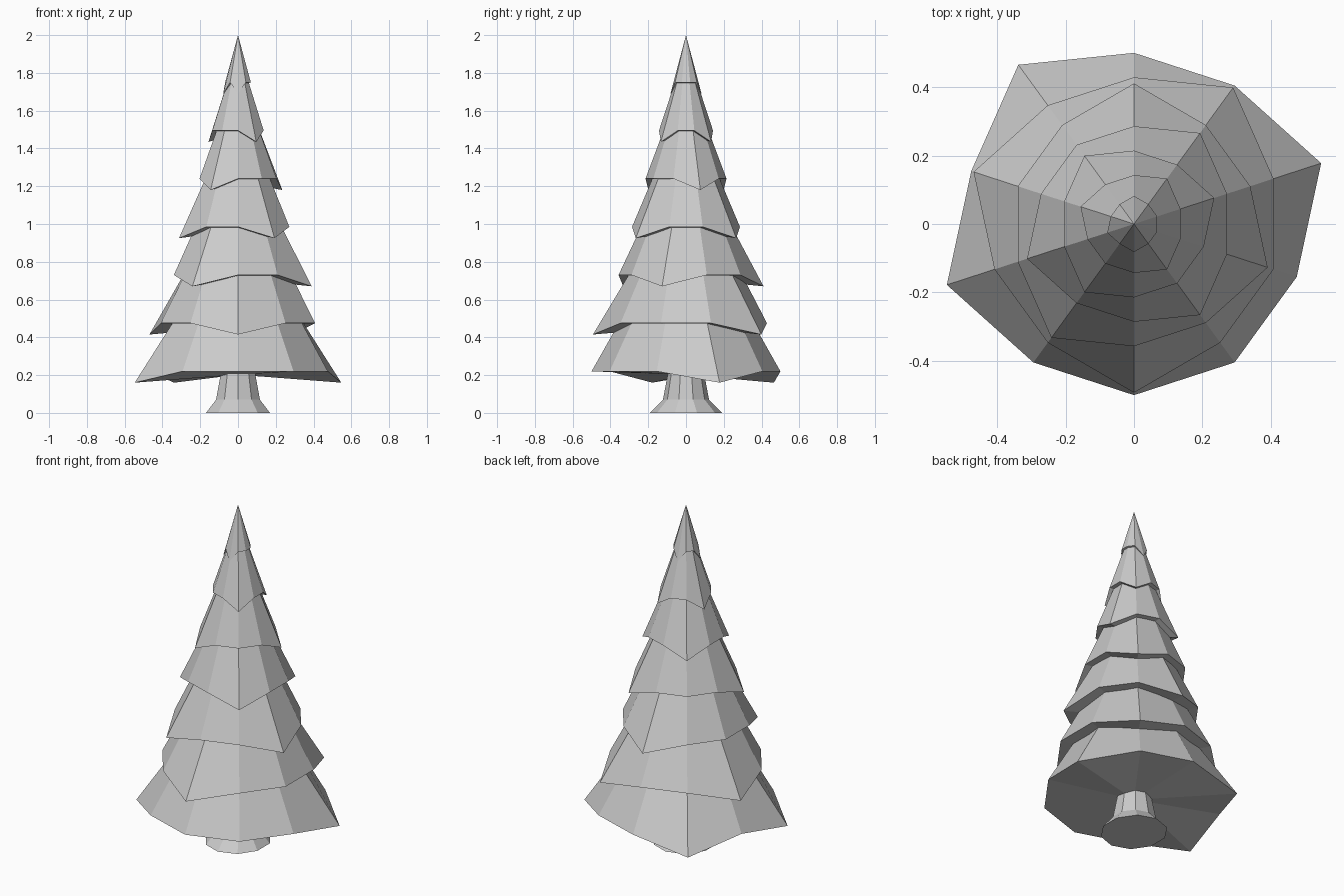
import bpy
from math import cos, sin, radians

if "Cube" in bpy.data.objects:
    bpy.data.objects.remove(bpy.data.objects["Cube"])

SIDES = 10


def ring(r, z, sx=1.0, pulled=()):
    """Ten points round the axis; pulled corners droop outward and down."""
    pts = []
    for j in range(SIDES):
        a = radians(18 + 36 * j)
        k, dz = (1.15, -0.06) if j in pulled else (1.0, 0.0)
        pts.append((r * k * cos(a) * sx, r * k * sin(a), z + dz))
    return pts


def loft(name, rings, bottom_z, top_z):
    """Skin stacked rings and close both ends with triangle fans."""
    verts = [p for r in rings for p in r]
    faces = []
    for i in range(len(rings) - 1):
        for j in range(SIDES):
            k = (j + 1) % SIDES
            a, b = i * SIDES, (i + 1) * SIDES
            faces.append((a + j, a + k, b + k, b + j))
    lo = len(verts)
    verts += [(0, 0, bottom_z), (0, 0, top_z)]
    last = (len(rings) - 1) * SIDES
    for j in range(SIDES):
        k = (j + 1) % SIDES
        faces.append((lo, k, j))
        faces.append((lo + 1, last + j, last + k))
    me = bpy.data.meshes.new(name)
    me.from_pydata(verts, [], faces)
    me.update()
    ob = bpy.data.objects.new(name, me)
    bpy.context.collection.objects.link(ob)
    return ob


# Trunk with flared foot
loft("trunk", [ring(0.19, 0, 0.935), ring(0.122, 0.07), ring(0.088, 0.25)], 0, 0.25)

# Branch tiers, bottom to top, each with three drooping corners
droops = [(0, 3, 5), (1, 4, 7), (2, 6, 9), (1, 5, 8), (0, 3, 6), (1, 4, 8), (2, 5, 7)]
for i, pulled in enumerate(droops):
    r = 0.5 * (1 - i / 7)
    z = 0.22 + 0.255 * i
    rings = [ring(r, z, 1.0, pulled)]
    if i < 6:
        taper = 0.565 - 0.0475 * i
        top = z + 0.34
        rings.append(ring(r - 0.34 * taper, top))
    else:
        top = 2.0
    loft(f"branch_tier_{i + 1}", rings, z - 0.018, top)
